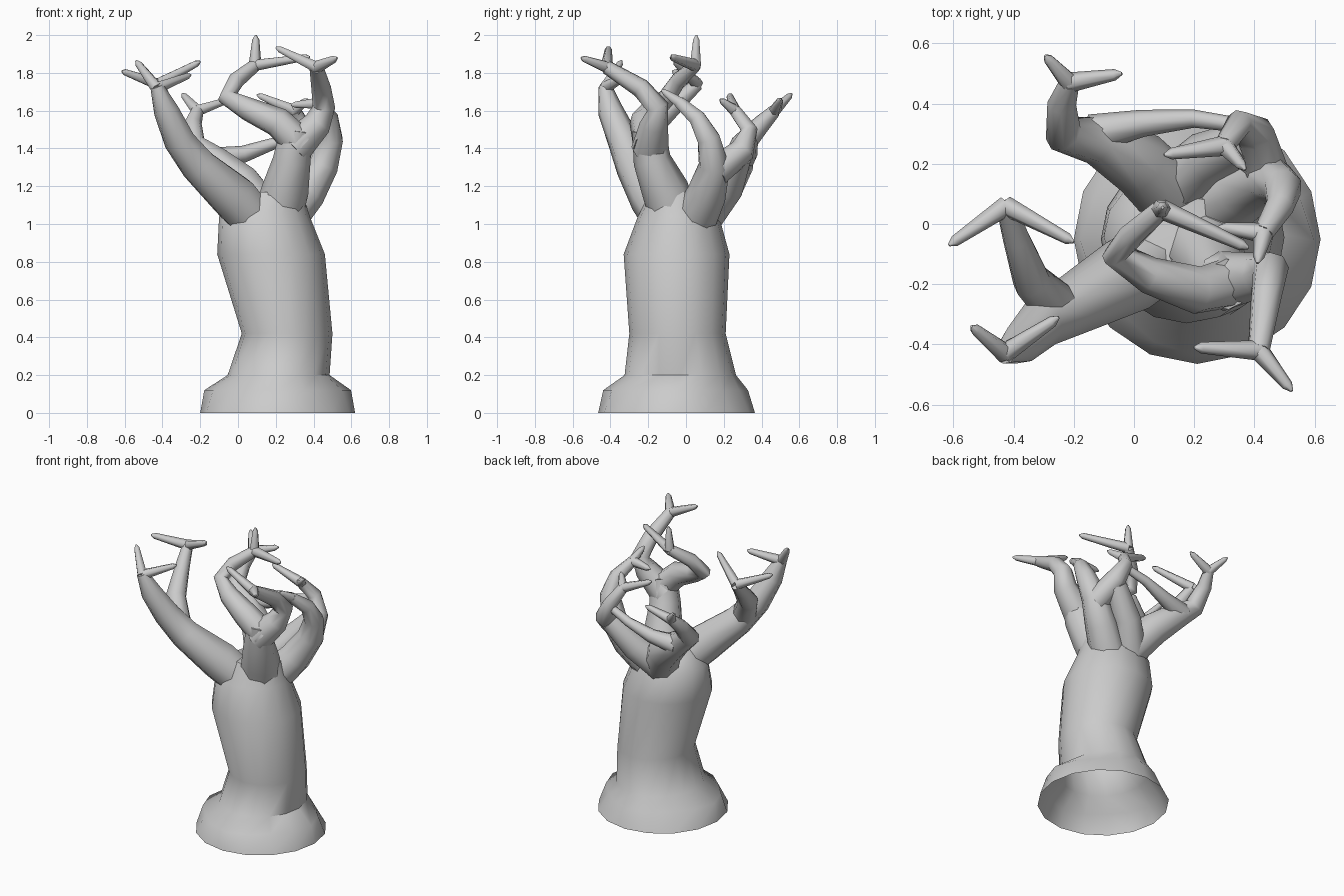
import bpy, bmesh, math
from mathutils import Vector

cube = bpy.data.objects.get("Cube")
if cube:
    bpy.data.objects.remove(cube, do_unlink=True)

bark = bpy.data.materials.new("pale_grey_bark")
bark.use_nodes = True
colour = (0.6, 0.6, 0.6, 1)
bark.diffuse_color = colour
bark.node_tree.nodes["Principled BSDF"].inputs["Base Color"].default_value = colour


def loft(name, rings, angle, closed_start):
    """Skin a list of equal-sized point rings; the far end is capped."""
    bm = bmesh.new()
    loops = [[bm.verts.new(p) for p in ring] for ring in rings]
    n = len(loops[0])
    for a, b in zip(loops, loops[1:]):
        for i in range(n):
            j = (i + 1) % n
            bm.faces.new((a[i], a[j], b[j], b[i]))
    if closed_start:
        bm.faces.new(loops[0][::-1])
    bm.faces.new(loops[-1])
    mesh = bpy.data.meshes.new(name)
    bm.to_mesh(mesh)
    bm.free()
    mesh.materials.append(bark)
    obj = bpy.data.objects.new(name, mesh)
    bpy.context.collection.objects.link(obj)
    bpy.ops.object.select_all(action='DESELECT')
    obj.select_set(True)
    bpy.context.view_layer.objects.active = obj
    bpy.ops.object.shade_smooth_by_angle(angle=math.radians(angle))


def limb(name, path, sides=8):
    """Tapering tube through (x, y, z, radius) stations."""
    pts = [Vector(p[:3]) for p in path]
    last = len(pts) - 1
    side = None
    rings = []
    for k, p in enumerate(pts):
        t = (pts[min(k + 1, last)] - pts[max(k - 1, 0)]).normalized()
        ref = side if side else (Vector((1, 0, 0)) if abs(t.x) < 0.7 else Vector((0, 1, 0)))
        side = (ref - t * ref.dot(t)).normalized()
        up = t.cross(side)
        rings.append([p + path[k][3] * (side * math.cos(a) + up * math.sin(a))
                      for a in (math.tau * i / sides for i in range(sides))])
    loft(name, rings, 60, True)


def twigs(name, hub, tips, r=0.034):
    """Thin fingers from one hub, each ending in a blunt point."""
    for tip in tips:
        a, b = Vector(hub), Vector(tip)
        d = (b - a).normalized()
        limb(name, [(*a, r), (*(b - d * 0.025), 0.019), (*b, 0.005)], 6)


# Hollow trunk with flared foot: z, centre x, centre y, radius x, radius y, lobes
trunk = [(0, .21, -.05, .41, .415, 0), (.12, .21, -.055, .37, .365, .05),
         (.2, .215, -.03, .27, .295, 0), (.42, .26, -.045, .24, .255, 0),
         (.84, .175, -.05, .285, .28, 0), (1.04, .14, -.04, .24, .215, 0),
         (1.17, .18, -.05, .16, .14, 0)]
loft("trunk", [[(cx + rx * (1 + lobe * math.cos(4 * a)) * math.cos(a),
                 cy + ry * (1 + lobe * math.cos(4 * a)) * math.sin(a), z)
                for a in (math.tau * i / 16 for i in range(16))]
               for z, cx, cy, rx, ry, lobe in trunk], 50, False)

# Side limb and its two forks
limb("side_limb", [(.12, -.08, .98, .12), (-.02, -.17, 1.14, .13),
                   (-.21, -.275, 1.31, .1), (-.31, -.33, 1.44, .085),
                   (-.38, -.4, 1.6, .068), (-.43, -.43, 1.73, .036)])
limb("side_limb_fork", [(-.25, -.28, 1.36, .08), (-.34, -.19, 1.51, .065),
                        (-.39, -.05, 1.64, .047), (-.425, .06, 1.74, .034)])
twigs("side_twig", (-.43, -.43, 1.72), ((-.54, -.34, 1.865), (-.25, -.31, 1.79)))
twigs("side_fork_twig", (-.425, .06, 1.74), ((-.615, -.07, 1.81), (-.2, -.06, 1.86)))

# Front limb: a stem that opens into two arms
limb("front_limb", [(.2, -.05, 1.0, .13), (.25, -.11, 1.18, .125),
                    (.285, -.18, 1.34, .1), (.31, -.2, 1.5, .085)])
limb("front_inner_arm", [(.33, -.19, 1.42, .09), (.21, -.22, 1.54, .08),
                         (.05, -.17, 1.61, .062), (-.06, -.1, 1.67, .048),
                         (-.01, -.04, 1.76, .044), (.09, .05, 1.84, .034)])
limb("front_outer_arm", [(.29, -.19, 1.4, .1), (.42, -.17, 1.53, .075),
                         (.455, -.15, 1.62, .06), (.44, -.24, 1.72, .052),
                         (.415, -.42, 1.83, .037)])
twigs("front_inner_twig", (.09, .05, 1.84), ((.095, .055, 2), (.38, -.08, 1.885)))
twigs("front_outer_twig", (.415, -.42, 1.83), ((.525, -.555, 1.88), (.2, -.41, 1.935)))

# Back left arm with a thin branch crossing behind
limb("back_left_arm", [(.16, .06, 1.02, .12), (.02, .2, 1.21, .11),
                       (-.12, .28, 1.33, .085), (-.235, .3, 1.42, .065),
                       (-.24, .4, 1.53, .048), (-.215, .47, 1.6, .034)])
limb("back_cross_branch", [(-.14, .3, 1.34, .065), (.03, .335, 1.37, .045),
                           (.2, .35, 1.43, .03), (.34, .33, 1.48, .025)])
twigs("back_left_twig", (-.215, .47, 1.6), ((-.295, .56, 1.69), (-.04, .5, 1.66)))

# Back right arm, which splits into a forward finger and a hooked branch
limb("back_right_arm", [(.24, .04, 1.02, .12), (.36, .11, 1.16, .105),
                        (.45, .15, 1.31, .085), (.495, .12, 1.45, .065),
                        (.485, .06, 1.56, .047), (.43, -.03, 1.64, .034)])
limb("back_hook", [(.44, .16, 1.28, .08), (.4, .3, 1.39, .068),
                   (.35, .335, 1.5, .045), (.3, .26, 1.6, .034)])
limb("back_bridge", [(.12, .1, 1.06, .11), (.24, .22, 1.2, .09), (.38, .28, 1.36, .07)])
twigs("back_right_twig", (.43, -.03, 1.64), ((.41, -.13, 1.71), (.28, -.01, 1.63)))
twigs("back_hook_twig", (.3, .26, 1.6), ((.1, .23, 1.685), (.37, .18, 1.66)))
